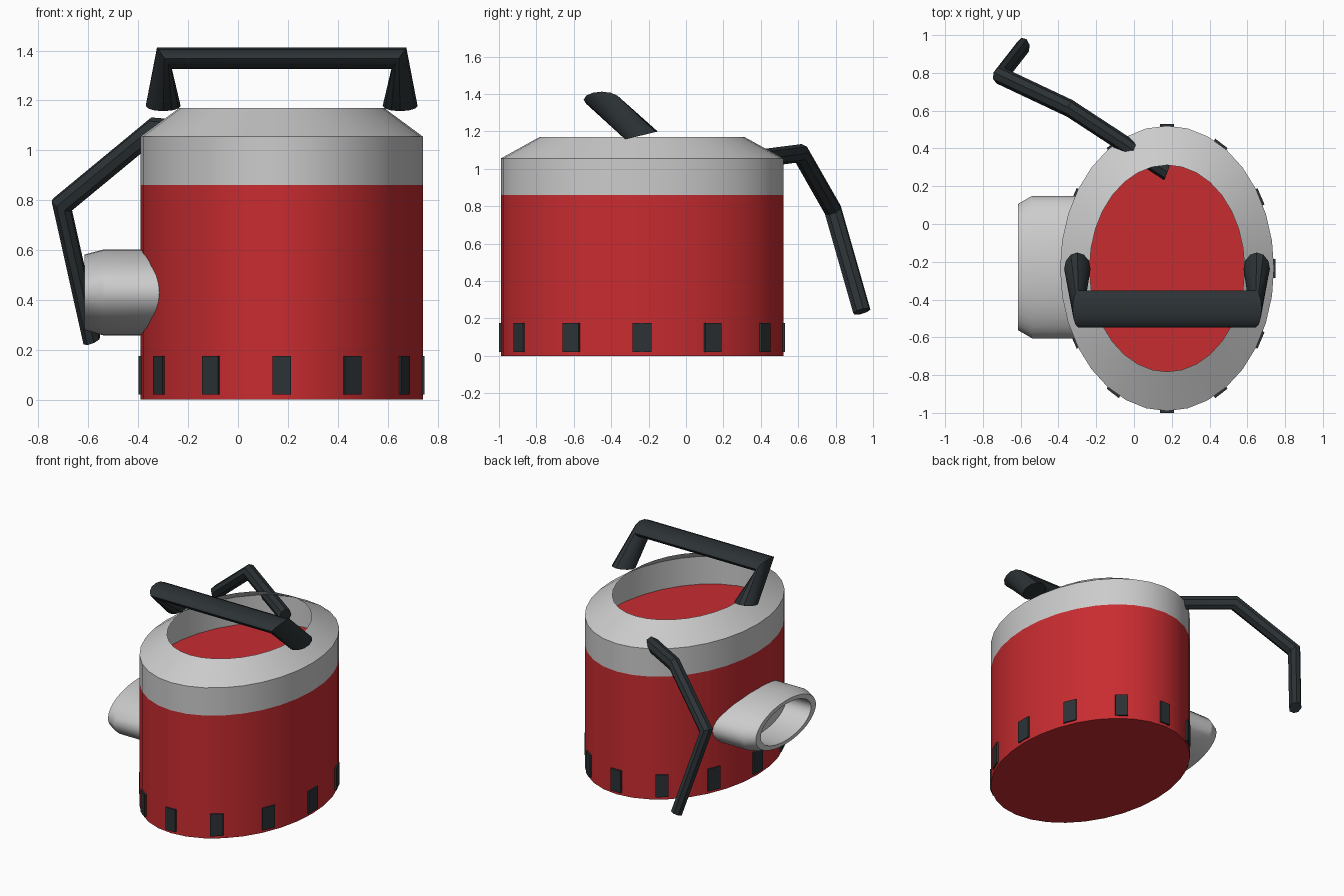
import bpy, bmesh, math
from mathutils import Vector

if "Cube" in bpy.data.objects:
    bpy.data.objects.remove(bpy.data.objects["Cube"])

CX, CY, SQ = 0.175, -0.235, 0.75      # body centre, x squash of the oval


def material(name, rgb):
    m = bpy.data.materials.new(name)
    m.diffuse_color = (*rgb, 1)
    m.use_nodes = True
    m.node_tree.nodes["Principled BSDF"].inputs["Base Color"].default_value = m.diffuse_color
    return m


RED = material("red_paint", (0.58, 0.025, 0.03))
BLACK = material("black_rubber", (0.025, 0.032, 0.036))


def loft(name, rings, mat=None, caps=(True, True), angle=35, closed=True):
    """Skin a list of equal-length rings into one mesh object."""
    bm = bmesh.new()
    loops = [[bm.verts.new(p) for p in r] for r in rings]
    n = len(loops[0])
    for a, b in zip(loops, loops[1:]):
        for i in range(n):
            j = (i + 1) % n
            bm.faces.new((a[i], a[j], b[j], b[i]))
    if caps[0]:
        bm.faces.new(loops[0][::-1])
    if caps[1]:
        bm.faces.new(loops[-1])
    bmesh.ops.recalc_face_normals(bm, faces=bm.faces)
    me = bpy.data.meshes.new(name)
    bm.to_mesh(me)
    bm.free()
    ob = bpy.data.objects.new(name, me)
    bpy.context.collection.objects.link(ob)
    if mat:
        me.materials.append(mat)
    bpy.ops.object.select_all(action='DESELECT')
    ob.select_set(True)
    bpy.context.view_layer.objects.active = ob
    bpy.ops.object.shade_smooth_by_angle(angle=math.radians(angle))
    return ob


def angles(n):
    return [2 * math.pi * i / n for i in range(n)]


def oval(r, z, n=32):
    return [(CX + SQ * r * math.cos(t), CY + r * math.sin(t), z) for t in angles(n)]


# Tank, with its top closing the open collar
loft("tank", [oval(0.755, 0), oval(0.755, 0.86)], RED)

# Open collar with sloped shoulder
loft("collar", [oval(0.755, 0.86), oval(0.755, 1.055), oval(0.547, 1.17)],
     caps=(False, False), angle=25)

# Ring of twelve pads around the base
for k, t in enumerate(angles(12)):
    c, s = math.cos(t), math.sin(t)
    box = [(0.72, -0.05), (0.765, -0.05), (0.765, 0.05), (0.72, 0.05)]
    ring = lambda z: [(CX + SQ * (r * c - w * s), CY + r * s + w * c, z) for r, w in box]
    loft(f"base_pad_{k + 1}", [ring(0.02), ring(0.175)], BLACK)

# Wide oval outlet, chamfered and hollow
profile = [(-0.2, 1), (-0.54, 1), (-0.615, 0.885), (-0.615, 0.74), (-0.42, 0.74)]
loft("outlet", [[(x, -0.228 + 0.377 * k * math.cos(t), 0.43 + 0.172 * k * math.sin(t))
                 for t in angles(32)] for x, k in profile], angle=25)

# Carry handle: flared feet, mitred corners, flat oval bar
foot, corner = [], []
for t in angles(12):
    c, s = math.cos(t), math.sin(t)
    foot.append((-0.3 - 0.07 * s, -0.238 + 0.087 * c, 1.178 + 0.021 * c))
    corner.append((-0.295 - 0.03 * s, -0.45 + 0.097 * c, 1.369 + 0.043 * s))
mirror = lambda ring: [(2 * CX - x, y, z) for x, y, z in ring]
loft("carry_handle", [foot, corner, mirror(corner), mirror(foot)], BLACK)

# Bent hose: mitred sweep, squashed in x like the body
path = [Vector((x / SQ, y, z)) for x, y, z in
        [(0.175, 0.275, 1.04), (-0.34, 0.612, 1.083), (-0.707, 0.785, 0.78), (-0.586, 0.94, 0.237)]]
dirs = [(b - a).normalized() for a, b in zip(path, path[1:])]
u = dirs[0].cross(Vector((0, 0, 1))).normalized()
v = dirs[0].cross(u)
ring = [path[0] + 0.048 * (math.cos(t) * u + math.sin(t) * v) for t in angles(8)]
rings = [ring]
for i, d in enumerate(dirs):
    end = path[i + 1]
    nrm = d + dirs[i + 1] if i + 1 < len(dirs) else d
    ring = [p + d * ((end - p).dot(nrm) / d.dot(nrm)) for p in ring]
    rings.append(ring)
loft("hose", [[(p.x * SQ, p.y, p.z) for p in r] for r in rings], BLACK)
